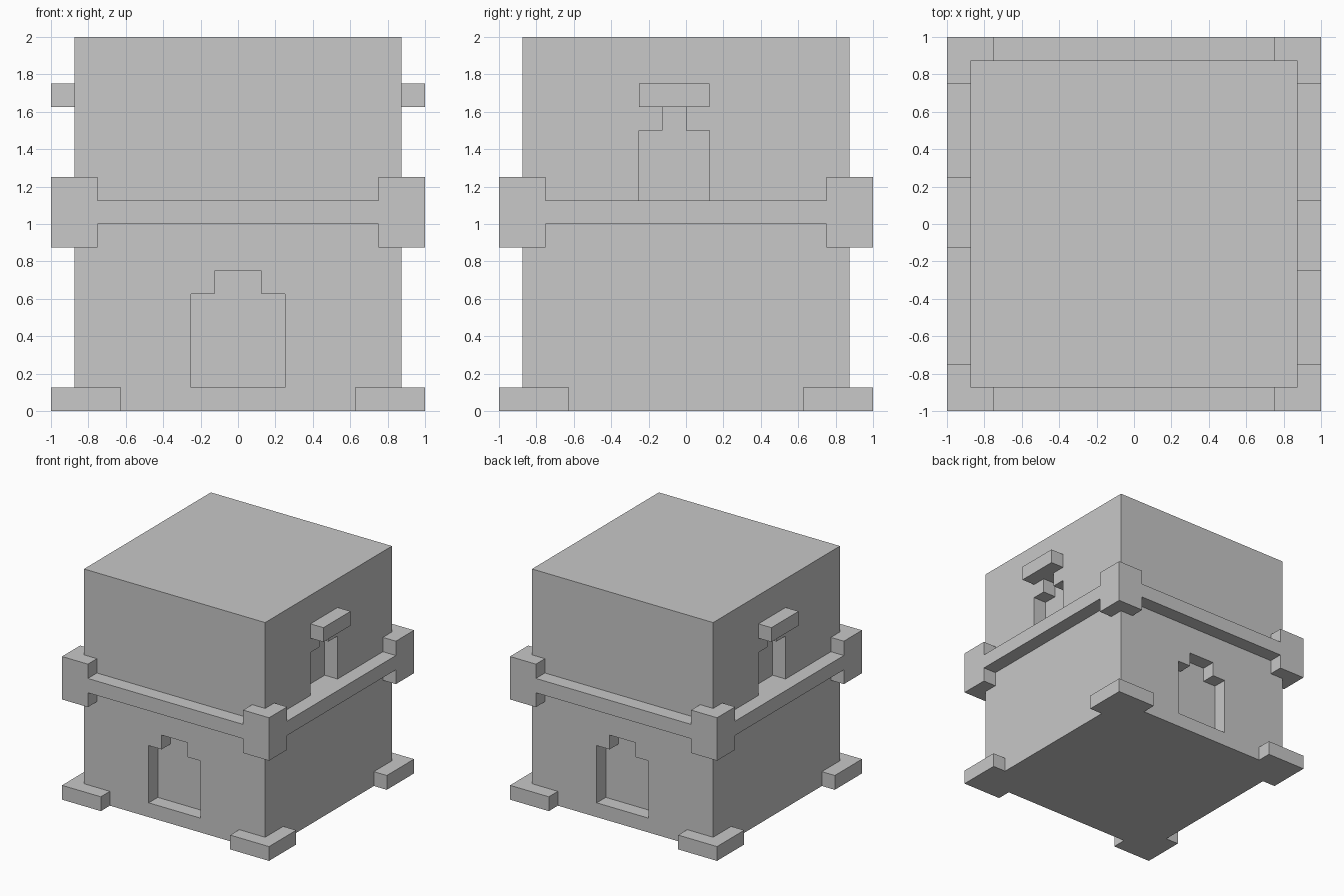
import bpy, bmesh
from math import radians
from mathutils import Matrix

if "Cube" in bpy.data.objects:
    bpy.data.objects.remove(bpy.data.objects["Cube"], do_unlink=True)

U = 0.125            # block unit
WALL = 7 * U         # wall face distance from the centre
EDGE = 8 * U         # outermost trim distance

stone = bpy.data.materials.new("plain_grey")
stone.use_nodes = True
stone.diffuse_color = (0.58, 0.58, 0.58, 1)
stone.node_tree.nodes["Principled BSDF"].inputs["Base Color"].default_value = stone.diffuse_color


def prism(name, outline, low, high, matrix=Matrix()):
    """Extrude a flat outline from low to high, then place it with a matrix."""
    bm = bmesh.new()
    face = bm.faces.new([bm.verts.new((x, y, low)) for x, y in outline])
    new = bmesh.ops.extrude_face_region(bm, geom=[face])["geom"]
    top = [v for v in new if isinstance(v, bmesh.types.BMVert)]
    bmesh.ops.translate(bm, verts=top, vec=(0, 0, high - low))
    bm.transform(matrix)
    bmesh.ops.recalc_face_normals(bm, faces=bm.faces)
    mesh = bpy.data.meshes.new(name)
    bm.to_mesh(mesh)
    bm.free()
    mesh.materials.append(stone)
    obj = bpy.data.objects.new(name, mesh)
    bpy.context.collection.objects.link(obj)
    return obj


def rect(x0, x1, y0, y1):
    return [(x0, y0), (x1, y0), (x1, y1), (x0, y1)]


def turn(angle):
    return Matrix.Rotation(radians(angle), 4, "Z")


def on_side(angle):
    """Outline becomes (across, up) and depth points out of the chosen wall."""
    return turn(angle) @ Matrix.Rotation(radians(90), 4, "X")


def stepped(x0, x1, z0, z1):
    """Opening with a one-unit-high narrower notch on top."""
    a, b = x0 + U, x1 - U
    return [(x0, z0), (x1, z0), (x1, z1), (b, z1), (b, z1 + U),
            (a, z1 + U), (a, z1), (x0, z1)]


def corner(reach):
    """L outline wrapping one corner of the walls."""
    return [(WALL, reach), (EDGE, reach), (EDGE, EDGE),
            (reach, EDGE), (reach, WALL), (WALL, WALL)]


# Main block with recessed doors and windows
body = prism("body", rect(-WALL, WALL, -WALL, WALL), 0, 16 * U)
door = stepped(-2 * U, 2 * U, U, 5 * U)
window = stepped(-2 * U, U, 9 * U, 12 * U)
for outline, angle in ((door, 0), (window, 90), (door, 180), (window, 270)):
    cutter = prism("recess_cutter", outline, WALL - U, EDGE, on_side(angle))
    cutter.hide_render = True
    cut = body.modifiers.new("recess", "BOOLEAN")
    cut.operation = "DIFFERENCE"
    cut.solver = "EXACT"
    cut.object = cutter
    bpy.context.view_layer.objects.active = body
    bpy.ops.object.modifier_apply(modifier=cut.name)
    bpy.data.objects.remove(cutter, do_unlink=True)

# Corner feet and corner brackets of the belt
for i, place in enumerate(("back_left", "back_right", "front_right", "front_left")):
    prism(place + "_foot", corner(5 * U), 0, U, turn(90 * i))
    prism(place + "_bracket", corner(6 * U), 7 * U, 10 * U, turn(90 * i))

# Belt rails between the brackets
for i, place in enumerate(("front", "left", "back", "right")):
    prism(place + "_belt_rail", rect(-6 * U, 6 * U, 8 * U, 9 * U), WALL, EDGE, on_side(90 * i))

# Canopies over the side windows
for place, angle in (("left", 90), ("right", 270)):
    prism(place + "_window_canopy", rect(-2 * U, U, 13 * U, 14 * U), WALL, EDGE, on_side(angle))
